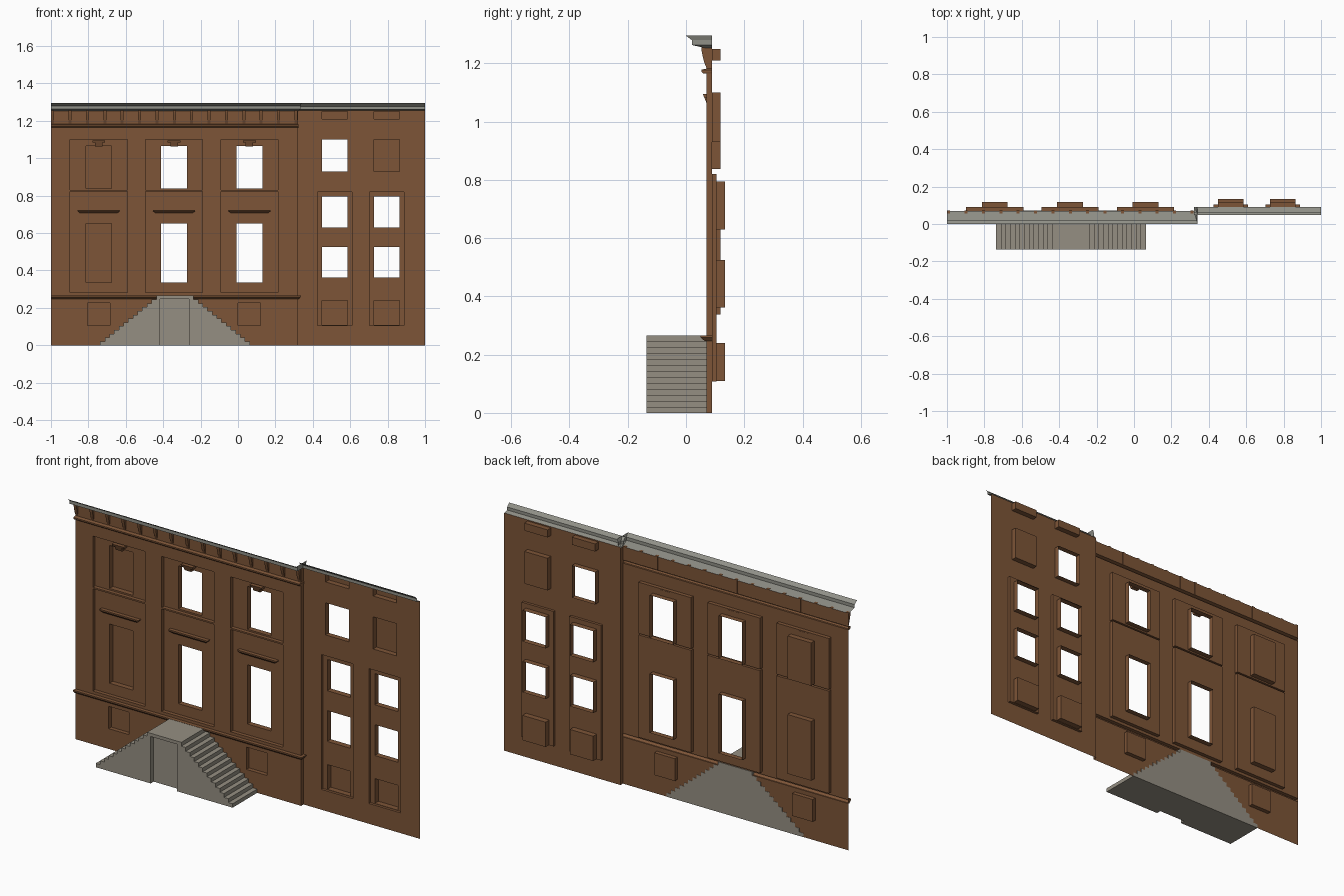
import bpy, bmesh

if "Cube" in bpy.data.objects:
    bpy.data.objects.remove(bpy.data.objects["Cube"])


def material(name, rgb):
    m = bpy.data.materials.new(name)
    m.diffuse_color = (*rgb, 1)
    m.use_nodes = True
    m.node_tree.nodes["Principled BSDF"].inputs["Base Color"].default_value = m.diffuse_color
    return m


BROWN = material("brown_stone", (0.205, 0.09, 0.038))
GREY = material("grey_stone", (0.30, 0.275, 0.225))
SLATE = material("grey_cornice", (0.28, 0.28, 0.245))


def finish(bm, name, mat, normals=False):
    bmesh.ops.remove_doubles(bm, verts=bm.verts, dist=1e-5)
    if normals:
        bmesh.ops.recalc_face_normals(bm, faces=bm.faces)
    me = bpy.data.meshes.new(name)
    bm.to_mesh(me)
    bm.free()
    ob = bpy.data.objects.new(name, me)
    me.materials.append(mat)
    bpy.context.collection.objects.link(ob)
    return ob


def quad(bm, pts):
    bm.faces.new([bm.verts.new(p) for p in pts])


def sheet(bm, rect, y, holes):
    """Front-facing flat sheet with rectangular holes; rect = x0, x1, z0, z1."""
    xs = sorted({rect[0], rect[1], *[v for h in holes for v in h[:2]]})
    zs = sorted({rect[2], rect[3], *[v for h in holes for v in h[2:]]})
    for a, b in zip(xs, xs[1:]):
        for c, d in zip(zs, zs[1:]):
            mx, mz = (a + b) / 2, (c + d) / 2
            if not any(h[0] < mx < h[1] and h[2] < mz < h[3] for h in holes):
                quad(bm, [(a, y, c), (b, y, c), (b, y, d), (a, y, d)])


def reveal(bm, r, y0, y1):
    """Four inner sides of a recess."""
    c = [(r[0], r[2]), (r[0], r[3]), (r[1], r[3]), (r[1], r[2])]
    for (a, b), (d, e) in zip(c, c[1:] + c[:1]):
        quad(bm, [(a, y0, b), (d, y0, e), (d, y1, e), (a, y1, b)])


def recess(bm, r, y0, y1, windows=(), y2=0):
    """Sunk panel holding windows given as (rect, is_open)."""
    reveal(bm, r, y0, y1)
    sheet(bm, r, y1, [w for w, _ in windows])
    for w, is_open in windows:
        reveal(bm, w, y1, y2)
        if not is_open:
            sheet(bm, w, y2, [])


def prism(name, prof, axis, a, b, mat):
    """Closed profile extruded from a to b; profile is (y,z) on x or (x,z) on y."""
    bm = bmesh.new()
    at = (lambda p, t: (t, p[0], p[1])) if axis == 'x' else (lambda p, t: (p[0], t, p[1]))
    lo = [bm.verts.new(at(p, a)) for p in prof]
    hi = [bm.verts.new(at(p, b)) for p in prof]
    bm.faces.new(lo)
    bm.faces.new(hi)
    for i in range(len(prof)):
        j = (i + 1) % len(prof)
        bm.faces.new([lo[i], lo[j], hi[j], hi[i]])
    return finish(bm, name, mat, True)


def trim(name, prof, mat, x0, x1, side=None, cap=True):
    """Open moulding sheet along the wall, with an optional mitred return."""
    bm = bmesh.new()
    rows = []
    for y, z in prof:
        row = [(x0, y, z)]
        if side is None:
            row.append((x1, y, z))
        else:
            xe = x1 + (0.07 - y) * side
            row += [(xe, y, z), (xe, 0.09, z)]
        rows.append(row)
    for r, s in zip(rows, rows[1:]):
        for i in range(len(r) - 1):
            quad(bm, [r[i], r[i + 1], s[i + 1], s[i]])
    if cap:
        bm.faces.new([bm.verts.new(r[0]) for r in rows])
    return finish(bm, name, mat)


# Main wall: three bays of sunk panels, basement windows, slots behind mouldings
Y, YP, YW = 0.07, 0.09, 0.118
SPLIT = 0.32
bays = [-0.745, -0.342, 0.061]
bm = bmesh.new()
holes = [(-1, SPLIT, 0.247, 0.266), (-1, SPLIT, 1.165, 1.182)]
for i, c in enumerate(bays):
    is_open = i > 0
    up = (c - 0.153, c + 0.153, 0.83, 1.10)
    low = (c - 0.153, c + 0.153, 0.281, 0.822)
    recess(bm, up, Y, YP, [((c - 0.069, c + 0.069, 0.838, 1.065), is_open)], YW)
    recess(bm, low, Y, YP, [((c - 0.069, c + 0.069, 0.337, 0.65), is_open)], YW)
    holes += [up, low]
    if i != 1:
        base = (c - 0.06, c + 0.06, 0.107, 0.225)
        recess(bm, base, Y, 0.092)
        holes.append(base)
sheet(bm, (-1, SPLIT, 0, 1.252), Y, holes)
# side return between the two wall planes
quad(bm, [(SPLIT, Y, 0), (SPLIT, 0.09, 0), (SPLIT, 0.09, 1.252), (SPLIT, Y, 1.252)])
finish(bm, "main_wall", BROWN)

# Side wall: two columns of windows
bm = bmesh.new()
holes = []
for c, top_open in ((0.517, True), (0.795, False)):
    win = lambda z0, z1: (c - 0.068, c + 0.068, z0, z1)
    panel = (c - 0.093, c + 0.093, 0.107, 0.82)
    recess(bm, panel, 0.09, 0.104, [(win(0.109, 0.24), False), (win(0.362, 0.525), True),
                                    (win(0.63, 0.795), True)], 0.134)
    reveal(bm, win(0.93, 1.10), 0.09, 0.118)
    if not top_open:
        sheet(bm, win(0.93, 1.10), 0.118, [])
    recess(bm, win(1.21, 1.25), 0.09, 0.118)
    holes += [panel, win(0.93, 1.10), win(1.21, 1.25)]
sheet(bm, (SPLIT, 1, 0, 1.256), 0.09, holes)
finish(bm, "side_wall", BROWN)

# Lintels and stepped keystones
for c in bays:
    bm = bmesh.new()
    rows = []
    for z, w, y in ((0.724, 0.114, 0.07), (0.717, 0.112, 0.07), (0.706, 0.098, 0.08)):
        rows.append([bm.verts.new(p) for p in ((c - w, 0.09, z), (c - w, y, z),
                                               (c + w, y, z), (c + w, 0.09, z))])
    for r, s in zip(rows, rows[1:]):
        for i in range(3):
            bm.faces.new([r[i], s[i], s[i + 1], r[i + 1]])
    bm.faces.new(rows[0])
    bm.faces.new(rows[-1][::-1])
    finish(bm, "lintel", BROWN, True)
    prism("keystone_top", [(0.091, 1.095), (0.058, 1.095), (0.062, 1.083), (0.091, 1.083)],
          'x', c - 0.034, c + 0.034, BROWN)
    prism("keystone", [(0.091, 1.083), (0.063, 1.083), (0.07, 1.064), (0.091, 1.064)],
          'x', c - 0.02, c + 0.02, BROWN)

# Mouldings
trim("string_course", [(0.07, 0.247), (0.064, 0.247), (0.05, 0.259), (0.05, 0.266), (0.07, 0.266)],
     BROWN, -1, SPLIT, 0.8)
trim("frieze_band", [(0.07, 1.165), (0.06, 1.165), (0.053, 1.171), (0.053, 1.178), (0.07, 1.182)],
     BROWN, -1, SPLIT, 0.2)

# Brackets below the cornice
for i in range(15):
    x = -0.991 + i * 0.0929
    prism("bracket", [(0.071, 1.255), (0.052, 1.255), (0.055, 1.235), (0.062, 1.205), (0.071, 1.182)],
          'x', x - 0.008, x + 0.008, BROWN)

# Roof cornices
trim("main_cornice", [(0.07, 1.252), (0.02, 1.263), (0.02, 1.28), (0.0, 1.295)],
     SLATE, -1, SPLIT, 0.29, False)
trim("side_cornice", [(0.09, 1.254), (0.065, 1.262), (0.065, 1.278), (0.048, 1.295)],
     SLATE, SPLIT, 1, None, False)

# Double staircase with a door niche
N, RISE, RUN = 13, 0.265 / 13, 0.025
left = []
for i in range(N):
    left += [(-0.737 + i * RUN, i * RISE), (-0.737 + i * RUN, (i + 1) * RISE)]
mid = -0.337
stairs = prism("staircase", left + [(2 * mid - x, z) for x, z in reversed(left)],
               'y', -0.135, 0.0715, GREY)
cutter = prism("door_cutter", [(-0.416, -0.05), (-0.262, -0.05), (-0.262, 0.248), (-0.416, 0.248)],
               'y', -0.2, -0.11, GREY)
cutter.hide_render = True
cutter.hide_viewport = True
mod = stairs.modifiers.new("door", 'BOOLEAN')
mod.operation = 'DIFFERENCE'
mod.solver = 'EXACT'
mod.object = cutter
